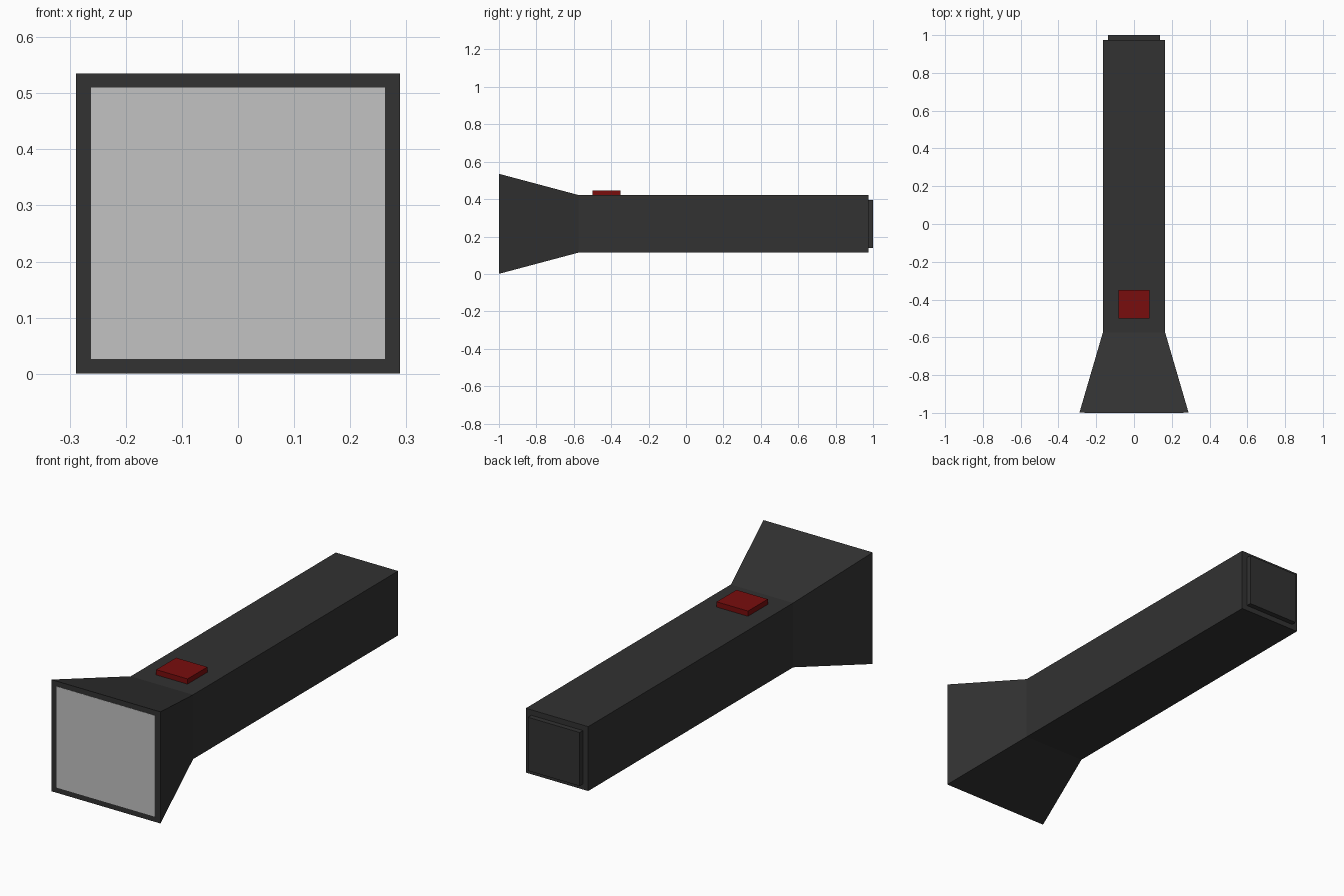
import bpy

cube = bpy.data.objects.get("Cube")
if cube:
    bpy.data.objects.remove(cube, do_unlink=True)


def material(name, color):
    m = bpy.data.materials.new(name)
    m.use_nodes = True
    m.diffuse_color = color
    bsdf = m.node_tree.nodes["Principled BSDF"]
    bsdf.inputs["Base Color"].default_value = color
    bsdf.inputs["Roughness"].default_value = 0.7
    return m


CHARCOAL = material("charcoal", (0.032, 0.032, 0.032, 1))
RED = material("switch red", (0.19, 0.004, 0.004, 1))
GLASS = material("lens grey", (0.54, 0.54, 0.54, 1))
AXIS_Z = 0.268


def frustum(name, front, back, mat, z=AXIS_Z):
    """Four-sided block between two (y, half width, half height) sections."""
    verts = [(sx * w, y, z + sz * h)
             for y, w, h in (front, back)
             for sx, sz in ((-1, -1), (1, -1), (1, 1), (-1, 1))]
    faces = [(0, 1, 2, 3), (7, 6, 5, 4)]
    faces += [(i, i + 4, (i + 1) % 4 + 4, (i + 1) % 4) for i in range(4)]
    mesh = bpy.data.meshes.new(name)
    mesh.from_pydata(verts, [], faces)
    mesh.materials.append(mat)
    obj = bpy.data.objects.new(name, mesh)
    bpy.context.collection.objects.link(obj)
    return obj


# Square handle, flared head and tail cap
frustum("handle", (-0.575, 0.165, 0.154), (0.975, 0.165, 0.154), CHARCOAL)
frustum("flared_head", (-0.999, 0.289, 0.267), (-0.575, 0.165, 0.154), CHARCOAL)
frustum("tail_cap", (0.97, 0.137, 0.128), (1.0, 0.137, 0.128), CHARCOAL)

# Lens plate set in the head
frustum("lens", (-1.0, 0.262, 0.242), (-0.995, 0.262, 0.242), GLASS)

# Push switch on top of the handle
frustum("switch", (-0.5, 0.083, 0.02), (-0.35, 0.083, 0.02), RED, z=0.427)
